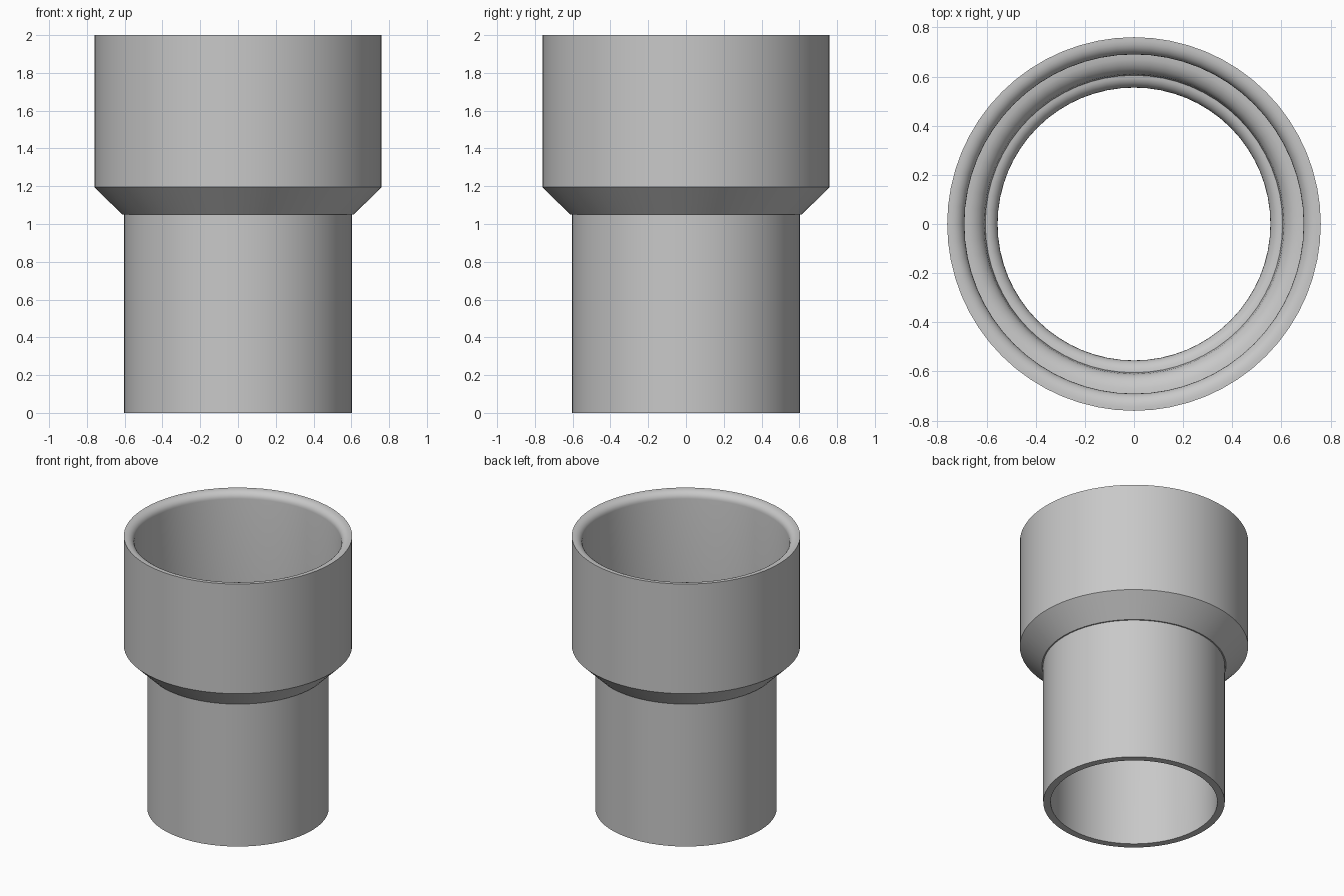
import bpy, bmesh, math

if "Cube" in bpy.data.objects:
    bpy.data.objects.remove(bpy.data.objects["Cube"])

SEGMENTS = 64

grey = bpy.data.materials.new("plastic_grey")
grey.diffuse_color = (0.58, 0.58, 0.58, 1)
grey.use_nodes = True
grey.node_tree.nodes["Principled BSDF"].inputs["Base Color"].default_value = grey.diffuse_color


def quarter_round(r_out, r_in, z_top, drop, steps=6):
    """Rounded lip that runs from flat on top to vertical on the bore."""
    pts = []
    for i in range(steps + 1):
        a = math.pi / 2 * i / steps
        pts.append((r_out - (r_out - r_in) * math.sin(a),
                    z_top - drop * (1 - math.cos(a))))
    return pts


def lathe(name, profile):
    """Spin a closed (radius, height) profile around the z axis."""
    bm = bmesh.new()
    rings = []
    for s in range(SEGMENTS):
        a = 2 * math.pi * s / SEGMENTS
        rings.append([bm.verts.new((r * math.cos(a), r * math.sin(a), z))
                      for r, z in profile])
    n = len(profile)
    for s in range(SEGMENTS):
        a, b = rings[s], rings[(s + 1) % SEGMENTS]
        for i in range(n):
            j = (i + 1) % n
            bm.faces.new((a[i], b[i], b[j], a[j]))
    bmesh.ops.recalc_face_normals(bm, faces=bm.faces)
    mesh = bpy.data.meshes.new(name)
    bm.to_mesh(mesh)
    bm.free()
    mesh.materials.append(grey)
    obj = bpy.data.objects.new(name, mesh)
    bpy.context.collection.objects.link(obj)
    bpy.ops.object.select_all(action='DESELECT')
    obj.select_set(True)
    bpy.context.view_layer.objects.active = obj
    bpy.ops.object.shade_smooth_by_angle(angle=math.radians(30))


# One continuous wall: pipe, flared collar, wide socket, and stepped bore
profile = [
    (0.555, 0), (0.604, 0), (0.604, 1.05), (0.613, 1.05),
    (0.76, 1.195), (0.76, 2.0),
]
profile += quarter_round(0.745, 0.69, 2.0, 0.05)     # socket lip
profile += quarter_round(0.69, 0.608, 1.20, 0.07)    # socket shoulder
profile += quarter_round(0.605, 0.555, 1.10, 0.05)   # pipe lip
lathe("reducer_coupling", profile)
